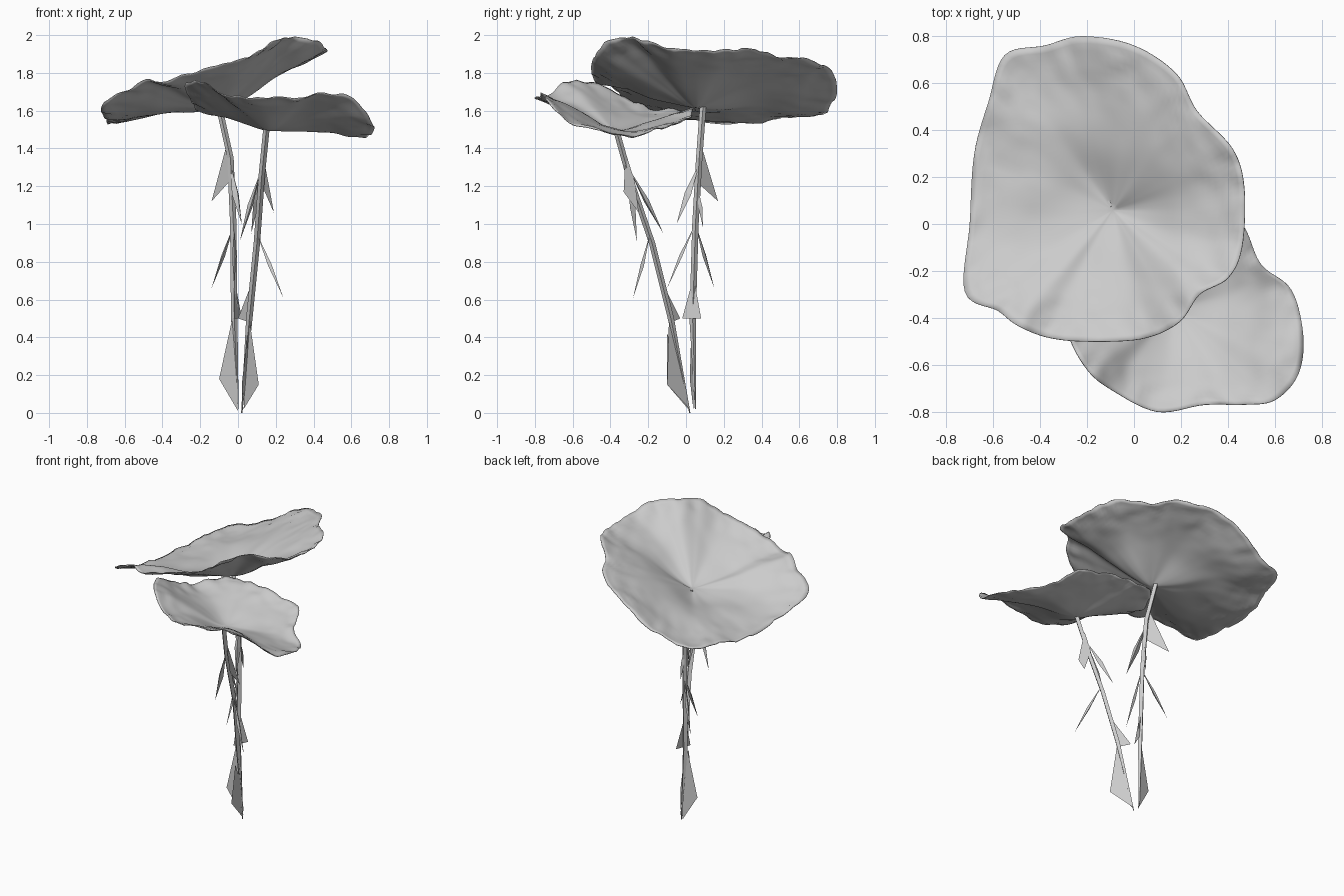
import bpy, bmesh, math
from mathutils import Vector, noise

if "Cube" in bpy.data.objects:
    bpy.data.objects.remove(bpy.data.objects["Cube"], do_unlink=True)

grey = bpy.data.materials.new("plain_grey")
grey.use_nodes = True
grey.diffuse_color = (0.6, 0.6, 0.6, 1)
grey.node_tree.nodes["Principled BSDF"].inputs["Base Color"].default_value = (0.6, 0.6, 0.6, 1)


def finish(bm, name, smooth=False):
    bmesh.ops.recalc_face_normals(bm, faces=bm.faces)
    mesh = bpy.data.meshes.new(name)
    bm.to_mesh(mesh)
    bm.free()
    mesh.materials.append(grey)
    mesh.polygons.foreach_set("use_smooth", [smooth] * len(mesh.polygons))
    obj = bpy.data.objects.new(name, mesh)
    bpy.context.collection.objects.link(obj)
    return obj


def closed_curve(points, steps):
    # Catmull-Rom loop through the rim points
    pts, n, out = [Vector(p) for p in points], len(points), []
    for i in range(n):
        a, b, c, d = (pts[(i + k) % n] for k in (-1, 0, 1, 2))
        for s in range(steps):
            t = s / steps
            out.append(0.5 * (2 * b + (c - a) * t + (2 * a - 5 * b + 4 * c - d) * t * t
                              + (3 * b - a - 3 * c + d) * t ** 3))
    return out


def canopy(name, center, rim, power, back_power, swell, rings=24):
    # Thin rippled dish: rings blended from the centre out to the rim
    bm = bmesh.new()
    center, loop = Vector(center), closed_curve(rim, 7)
    sx, sy, height, size = swell

    def ripple(p, r):
        broad = noise.noise(Vector((p.x * 5, p.y * 5, center.z))) * 0.022
        fine = noise.noise(Vector((p.x * 16, p.y * 16, center.z))) * 0.018
        bump = height * math.exp(-((p.x - sx) ** 2 + (p.y - sy) ** 2) / size ** 2)
        return broad * r * (1.3 - r) * 2 + fine * r ** 4 + bump * (1 - r ** 4)

    middle, last = bm.verts.new(center), None
    for k in range(1, rings + 1):
        r = k / rings
        ring = []
        for e in loop:
            p = center.lerp(e, r)
            # rounded bottom, then sides that level off, more so at the back
            rise = ((r * r + 0.04) ** 0.5 - 0.2) / (1.04 ** 0.5 - 0.2)
            back = max(0, (e - center).xy.normalized().y)
            bend = power + (back_power - power) * back
            p.z = center.z + (e.z - center.z) * rise ** bend + ripple(p, r)
            ring.append(bm.verts.new(p))
        for i in range(len(ring)):
            j = (i + 1) % len(ring)
            if last:
                bm.faces.new((last[i], ring[i], ring[j], last[j]))
            else:
                bm.faces.new((middle, ring[i], ring[j]))
        last = ring
    obj = finish(bm, name, True)
    shell = obj.modifiers.new("thin_shell", "SOLIDIFY")
    shell.thickness = 0.004
    shell.offset = 0


def stem(name, path, radius=0.017):
    # Four-sided stalk, pointed at the foot
    bm = bmesh.new()
    rings = []
    for i, p in enumerate(path):
        r = radius * (0.2 if i == 0 else 1)
        rings.append([bm.verts.new(Vector(p) + Vector((math.cos(a), math.sin(a), 0)) * r)
                      for a in (math.pi * k / 2 for k in range(4))])
    for lo, hi in zip(rings, rings[1:]):
        for k in range(4):
            m = (k + 1) % 4
            bm.faces.new((lo[k], lo[m], hi[m], hi[k]))
    bm.faces.new(rings[0])
    bm.faces.new(rings[-1])
    finish(bm, name)


def thorn(name, root, tip, width):
    # Slim three-sided spike hanging from the stalk, widest past its middle
    bm = bmesh.new()
    root, tip = Vector(root), Vector(tip)
    run = tip - root
    side = run.cross(Vector((0, 0, 1))).normalized() * width
    up = side.cross(run).normalized() * width
    mid = root.lerp(tip, 0.5)
    r, t = bm.verts.new(root), bm.verts.new(tip)
    belt = [bm.verts.new(mid + off) for off in (side - up * 0.5, up, -side - up * 0.5)]
    for k in range(3):
        a, b = belt[k], belt[(k + 1) % 3]
        bm.faces.new((r, a, b))
        bm.faces.new((t, b, a))
    finish(bm, name)


def blade(name, corners):
    bm = bmesh.new()
    bm.faces.new([bm.verts.new(c) for c in corners])
    finish(bm, name)


# Canopies
canopy("large_canopy", (-0.09, 0.06, 1.615), [
    (0.47, 0.15, 1.92), (0.42, 0.32, 1.93), (0.27, 0.48, 1.89), (0.18, 0.64, 1.87),
    (0, 0.76, 1.82), (-0.22, 0.8, 1.71), (-0.38, 0.76, 1.63), (-0.55, 0.72, 1.57),
    (-0.62, 0.52, 1.56), (-0.68, 0.3, 1.54), (-0.7, 0, 1.56), (-0.72, -0.29, 1.63),
    (-0.58, -0.37, 1.71), (-0.5, -0.43, 1.76), (-0.38, -0.48, 1.76), (-0.22, -0.5, 1.81),
    (0.03, -0.49, 1.87), (0.19, -0.42, 1.97), (0.28, -0.3, 1.99), (0.4, -0.23, 1.97),
    (0.46, -0.1, 1.94)], 0.85, 0.55, (-0.25, 0.42, 0.025, 0.2))

canopy("small_canopy", (0.17, -0.36, 1.495), [
    (0.45, 0.01, 1.56), (0.28, 0.03, 1.58), (0.1, 0.04, 1.61), (-0.09, 0.04, 1.61),
    (-0.2, -0.12, 1.61), (-0.25, -0.3, 1.66), (-0.28, -0.46, 1.74), (-0.2, -0.62, 1.76),
    (-0.09, -0.71, 1.69), (0.1, -0.8, 1.67), (0.3, -0.77, 1.67), (0.46, -0.77, 1.7),
    (0.6, -0.75, 1.67), (0.7, -0.64, 1.56), (0.72, -0.47, 1.5), (0.67, -0.28, 1.46),
    (0.54, -0.17, 1.49)], 0.9, 0.9, (0.4, -0.5, 0.015, 0.15))

# Stalks
stem("front_stem", [(0.02, 0.02, 0), (0.06, -0.08, 0.5), (0.1, -0.18, 0.9),
                    (0.125, -0.3, 1.25), (0.15, -0.37, 1.5)])
stem("back_stem", [(0, 0.05, 0.02), (-0.02, 0.035, 0.5), (-0.025, 0.05, 1),
                   (-0.04, 0.07, 1.35), (-0.1, 0.09, 1.62)])

# Thin hanging thorns
for owner, thorns in {
    "front": [((0.12, -0.3, 1.28), (0.01, -0.26, 0.91), 0.016),
              ((0.12, -0.3, 1.29), (0.07, -0.12, 0.95), 0.016),
              ((0.1, -0.19, 0.95), (0.24, -0.28, 0.61), 0.011)],
    "back": [((-0.04, 0.07, 1.32), (0.02, -0.05, 1), 0.02),
             ((-0.03, 0.06, 1.2), (-0.02, 0.09, 0.98), 0.012),
             ((-0.02, 0.05, 1), (-0.14, 0.15, 0.66), 0.011),
             ((-0.02, 0.05, 1), (-0.02, -0.1, 0.66), 0.011)],
}.items():
    for i, (root, tip, width) in enumerate(thorns):
        thorn(f"{owner}_thorn_{i + 1}", root, tip, width)

# Broad flat leaves
blade("front_upper_leaf", [(0.13, -0.32, 1.38), (0.17, -0.33, 1.17), (0.19, -0.25, 1.06),
                           (0.12, -0.27, 1.22)])
blade("back_upper_leaf", [(-0.06, 0.08, 1.42), (-0.14, 0.17, 1.12), (-0.05, 0.06, 1.22)])
blade("front_lower_leaf", [(0.07, -0.12, 0.68), (0, -0.03, 0.5), (0.06, -0.08, 0.48)])
blade("back_lower_leaf", [(-0.02, 0.04, 0.72), (0.02, 0.08, 0.5), (-0.02, -0.02, 0.5)])

# Broad blades at the foot
blade("front_foot_blade", [(0.06, -0.09, 0.5), (0.11, -0.1, 0.15), (0.03, 0.02, 0.02),
                           (0.04, -0.04, 0.3)])
blade("back_foot_blade", [(-0.03, 0.03, 0.5), (-0.1, 0.02, 0.18), (0, 0.04, 0.01),
                          (-0.01, 0.04, 0.3)])
blade("right_foot_blade", [(0.05, -0.1, 0.42), (0.02, -0.1, 0.15), (0.02, 0.02, 0.01),
                           (0.05, -0.05, 0.3)])
